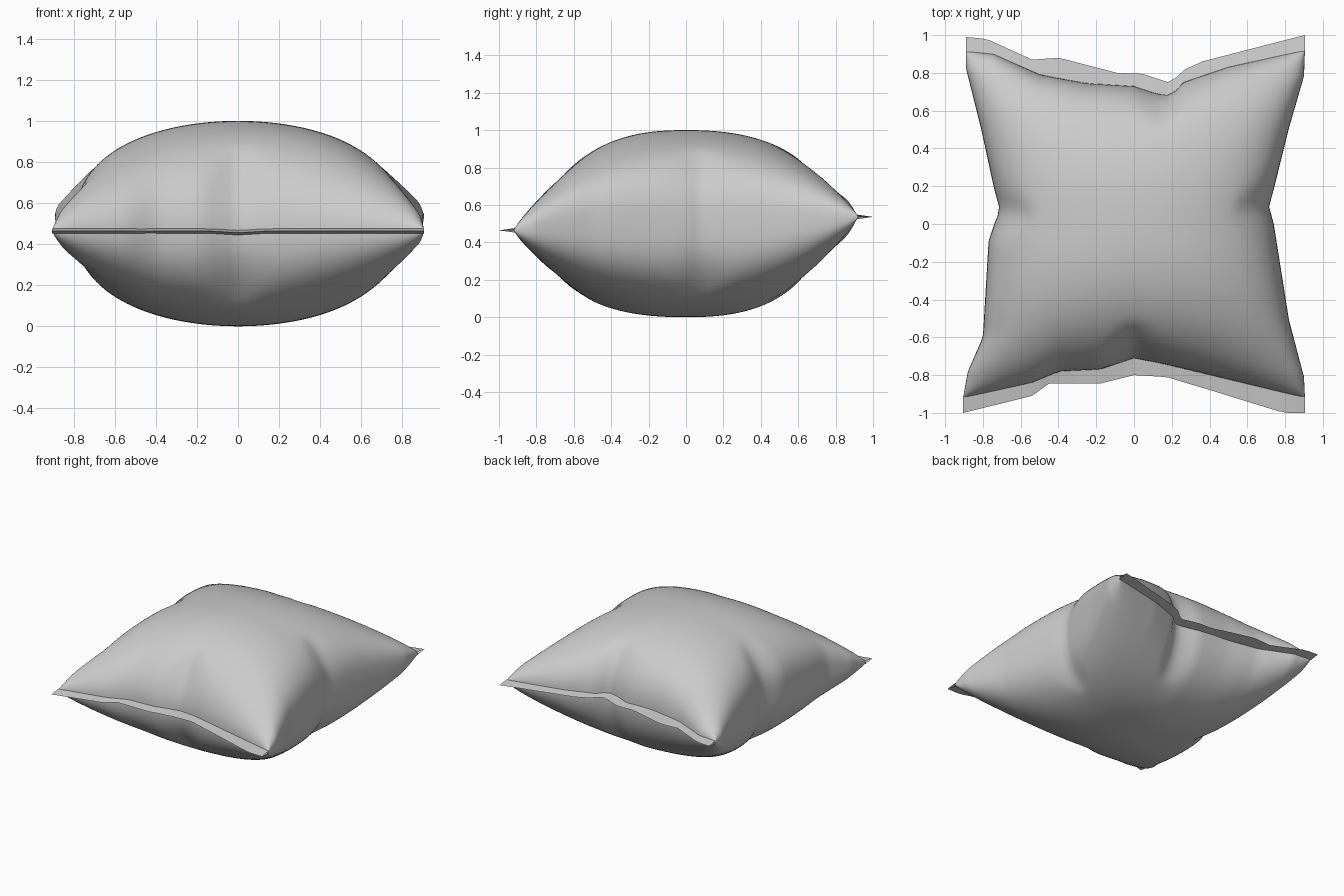
import bpy, bmesh, math

if "Cube" in bpy.data.objects:
    bpy.data.objects.remove(bpy.data.objects["Cube"])

grey = bpy.data.materials.new("light_grey_fabric")
grey.use_nodes = True
grey.diffuse_color = (0.6, 0.6, 0.6, 1)
grey.node_tree.nodes["Principled BSDF"].inputs["Base Color"].default_value = (0.6, 0.6, 0.6, 1)

# Outlines: position along the edge, distance from the centre
LEFT = [(-1, .905), (-.88, .9), (-.55, .82), (0, .74), (.1, .715), (.2, .74), (.55, .82), (.85, .9), (1, .905)]
RIGHT = [(-1, .905), (-.85, .88), (-.65, .8), (-.1, .77), (0, .74), (.08, .71), (.2, .74), (.55, .81), (.9, .89), (1, .89)]
FRONT = [(-1, .92), (-.6, .84), (-.44, .78), (-.2, .77), (0, .71), (.17, .74), (.45, .8), (1, .92)]
BACK = [(-1, .915), (-.83, .9), (-.55, .79), (-.28, .745), (0, .73), (.13, .69), (.22, .68), (.29, .75), (.55, .83), (1, .92)]
FRONT_HEM = [(-1, 1), (-.6, .91), (-.5, .845), (-.2, .845), (0, .8), (.19, .81), (.45, .88), (.88, 1), (1, 1)]
BACK_HEM = [(-1, .99), (-.87, .98), (-.6, .87), (-.44, .88), (-.25, .835), (-.1, .8), (.05, .795),
            (.22, .745), (.28, .81), (.4, .86), (1, 1)]

N = 64


def sample(outline, t):
    for (a, p), (b, q) in zip(outline, outline[1:]):
        if t <= b:
            return p + (q - p) * (t - a) / (b - a)
    return outline[-1][1]


def spread(s, base, edge):
    """Even spacing inside; the uneven outline only affects the rim."""
    r = abs(s)
    return math.copysign(r * base + r ** 6 * (edge - base), s)


def plan(u, v):
    x = spread(u, .75 + .15 * abs(v) ** 1.3, sample(LEFT if u > 0 else RIGHT, v))
    y = spread(v, .74 + .18 * u * u, sample(BACK if v > 0 else FRONT, u))
    return x, y


def crease(along, across, centre, depth):
    """A fold that deepens and widens towards the rim."""
    reach = max(0, min(1, (across - .7) / .3))
    width = .05 + .1 * reach
    return 1 - depth * reach * math.exp(-((along - centre) / width) ** 2)


def puff(u, v):
    f = max(0, 1 - u * u) ** .35 * max(0, 1 - abs(v) ** 2.4) ** .45
    f *= 1 - .22 * u * u * v * v
    f *= crease(u, -v, 0, .28) * crease(u, v, .18, .22)
    return f * crease(v, u, .1, .2) * crease(v, -u, .06, .18)


def seam_height(u, v):
    return .5 + .036 * v ** 3 - .008 * math.exp(-(u / .1) ** 2) * v * v


def finish(bm, name):
    bmesh.ops.remove_doubles(bm, verts=bm.verts, dist=.0005)
    bmesh.ops.recalc_face_normals(bm, faces=bm.faces)
    mesh = bpy.data.meshes.new(name)
    bm.to_mesh(mesh)
    bm.free()
    mesh.materials.append(grey)
    obj = bpy.data.objects.new(name, mesh)
    bpy.context.collection.objects.link(obj)
    return obj


def skin(bm, rows):
    for a, b in zip(rows, rows[1:]):
        for i in range(len(a) - 1):
            bm.faces.new((a[i], a[i + 1], b[i + 1], b[i]))


# Stuffed body: domed upper and lower panels welded at the rim
steps = [math.sin(math.pi * (i / N - .5)) for i in range(N + 1)]
bm = bmesh.new()
for side in (1, -1):
    skin(bm, [[bm.verts.new((*plan(u, v), seam_height(u, v) + side * .5 * puff(u, v)))
               for u in steps] for v in steps])
body = finish(bm, "pillow_body")
bpy.ops.object.select_all(action='DESELECT')
body.select_set(True)
bpy.context.view_layer.objects.active = body
bpy.ops.object.shade_smooth_by_angle(angle=math.radians(60))

# Flat hems: thin wedges that run out from the front and back seams
for name, v, outline in (("front_hem", -1, FRONT_HEM), ("back_hem", 1, BACK_HEM)):
    bm = bmesh.new()
    rows = [[], [], []]
    for i in range(41):
        u = i / 20 - 1
        x, y = plan(u, v)
        z = seam_height(u, v)
        rows[0].append(bm.verts.new((x, y - .005 * v, z + .012)))
        rows[1].append(bm.verts.new((x, v * sample(outline, u), z)))
        rows[2].append(bm.verts.new((x, y - .005 * v, z - .012)))
    skin(bm, rows)
    finish(bm, name)
